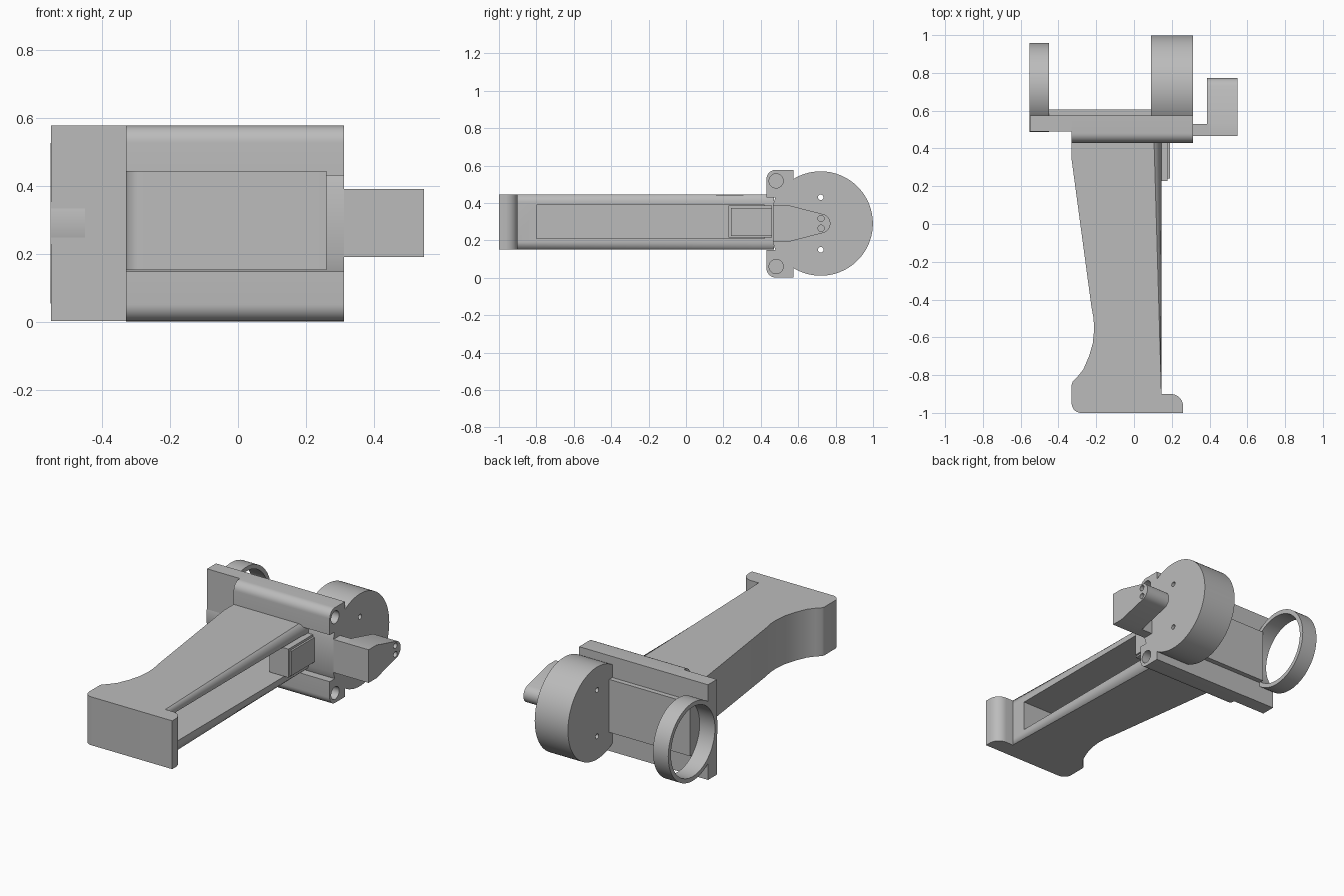
import bpy, bmesh
from math import cos, sin, radians
from mathutils import Vector

if "Cube" in bpy.data.objects:
    bpy.data.objects.remove(bpy.data.objects["Cube"])

grey = bpy.data.materials.new("plain grey")
grey.use_nodes = True
colour = (0.5, 0.5, 0.5, 1)
grey.diffuse_color = colour
grey.node_tree.nodes["Principled BSDF"].inputs["Base Color"].default_value = colour


def arc(cx, cy, r, start, end, n=8):
    angles = [radians(start + (end - start) * i / n) for i in range(n + 1)]
    return [(cx + r * cos(a), cy + r * sin(a)) for a in angles]


def prism(name, pts, axis, lo, hi, round_edges=None):
    """Extrude a profile along x (points are y, z) or along z (points are x, y)."""
    bm = bmesh.new()
    place = (lambda p: Vector((lo, *p))) if axis == "x" else (lambda p: Vector((*p, lo)))
    face = bm.faces.new([bm.verts.new(place(p)) for p in pts])
    out = bmesh.ops.extrude_face_region(bm, geom=[face])
    step = Vector((hi - lo, 0, 0) if axis == "x" else (0, 0, hi - lo))
    bmesh.ops.translate(bm, vec=step, verts=[v for v in out["geom"] if isinstance(v, bmesh.types.BMVert)])
    bmesh.ops.recalc_face_normals(bm, faces=bm.faces)
    if round_edges:
        edges = [e for e in bm.edges if round_edges(e)]
        bmesh.ops.bevel(bm, geom=edges, offset=0.04, segments=6, profile=0.5, affect="EDGES")
    mesh = bpy.data.meshes.new(name)
    bm.to_mesh(mesh)
    bm.free()
    mesh.materials.append(grey)
    obj = bpy.data.objects.new(name, mesh)
    bpy.context.collection.objects.link(obj)
    return obj


def box(name, x, y, z):
    return prism(name, [(y[0], z[0]), (y[1], z[0]), (y[1], z[1]), (y[0], z[1])], "x", *x)


def rod(name, y, z, r, lo, hi, n=32):
    return prism(name, arc(y, z, r, 0, 360, n)[:-1], "x", lo, hi)


def activate(obj):
    bpy.ops.object.select_all(action="DESELECT")
    obj.select_set(True)
    bpy.context.view_layer.objects.active = obj


def cut(obj, *cutters):
    activate(obj)
    for cutter in cutters:
        cutter.hide_render = True
        mod = obj.modifiers.new("cut", "BOOLEAN")
        mod.operation, mod.solver, mod.object = "DIFFERENCE", "EXACT", cutter
        bpy.ops.object.modifier_apply(modifier=mod.name)
        bpy.data.objects.remove(cutter)


MID = 0.29      # height of the centre line
BACK = 0.575    # rear face of the mounting plate
parts = []

# Grip with a scooped palm side, flared foot and rounded finger edges
outline = [(-0.33, 0.47), (-0.33, 0.34), (-0.225, -0.44), (-0.214, -0.5), (-0.211, -0.56),
           (-0.218, -0.63), (-0.238, -0.7), (-0.268, -0.77), (-0.3, -0.81), (-0.325, -0.835), (-0.33, -0.85)]
outline += arc(-0.28, -0.95, 0.05, 180, 270) + [(0.26, -1), (0.26, -0.96)]
outline += arc(0.195, -0.965, 0.065, 10, 90) + [(0.145, -0.9), (0.145, 0.47)]
grip = prism("grip", outline, "z", 0.152, 0.444,
             lambda e: all(abs(v.co.x - 0.145) < 0.001 for v in e.verts)
             and abs(e.verts[0].co.y - e.verts[1].co.y) > 0.1)
cut(grip, box("grip_pocket", (-0.1, 0.3), (-0.8, 0.42), (0.21, 0.39)))
parts.append(grip)

# Trigger: a block with a slightly smaller raised pad
parts.append(box("trigger", (0.05, 0.178), (0.228, 0.46), (0.214, 0.386)))
parts.append(box("trigger_pad", (0.17, 0.19), (0.24, 0.46), (0.224, 0.372)))

# Mounting block: rounded rails above and below a central groove
upper = [(BACK, 0.577)] + arc(0.48, 0.527, 0.05, 90, 180)
upper += [(0.43, 0.43), (0.478, 0.43), (0.465, 0.39)]
lower = [(y, 2 * MID - z - 0.002) for y, z in reversed(upper)]
block = prism("mounting_block", upper + lower, "x", -0.33, 0.312)
for z in (0.06, 0.518):
    cut(block, rod("rail_bore", 0.482, z, 0.038, -0.25, 0.4))
parts.append(block)

# Plate extension under the ring, with the ring opening scooped out
plate = box("plate_extension", (-0.55, -0.325), (0.49, BACK), (0.002, 0.577))
cut(plate, rod("ring_opening", 0.722, MID, 0.21, -0.6, -0.45, 64))
parts.append(plate)

# Raised panel between ring and drum
parts.append(box("rear_panel", (-0.45, 0.1), (0.54, 0.605), (0.13, 0.45)))

# Drum, flat against the plate, with two through holes
drum = prism("drum", arc(0.72, MID, 0.279, -121.5, 121.5, 64) + [(0.56, 0.52), (0.56, 0.06)],
             "x", 0.09, 0.312)
for z in (0.15, 0.43):
    cut(drum, rod("drum_hole", 0.72, z, 0.015, 0, 0.4, 20))
parts.append(drum)

# Open ring
ring = rod("ring", 0.722, MID, 0.236, -0.552, -0.45, 80)
cut(ring, rod("ring_bore", 0.722, MID, 0.21, -0.6, -0.4, 80))
parts.append(ring)

# Side arm: a stem from the block and a tapered, round-nosed lever
parts.append(box("arm_stem", (0.2, 0.4), (0.466, 0.53), (0.19, 0.39)))
nose = [(0.466, 0.19), (0.54, 0.19)] + arc(0.72, MID, 0.052, -78, 78, 14) + [(0.54, 0.39), (0.466, 0.39)]
arm = prism("side_arm", nose, "x", 0.387, 0.547)
for z in (0.265, 0.317):
    cut(arm, rod("arm_hole", 0.722, z, 0.017, 0.3, 0.6, 20))
parts.append(arm)

for obj in parts:
    activate(obj)
    bpy.ops.object.shade_smooth_by_angle(angle=radians(30))
